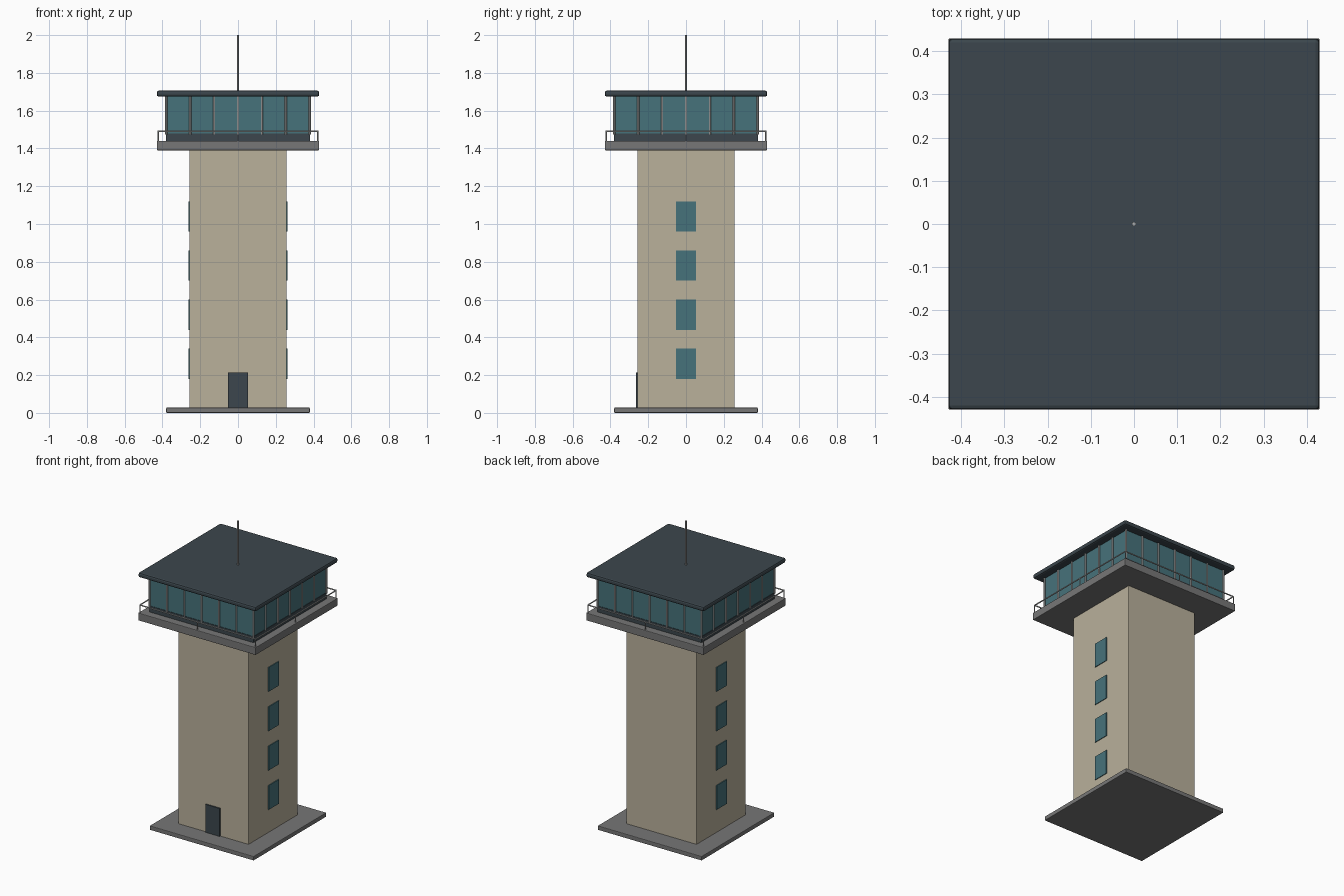
import bpy
import math

if "Cube" in bpy.data.objects:
    bpy.data.objects.remove(bpy.data.objects["Cube"])


def material(name, srgb):
    m = bpy.data.materials.new(name)
    m.diffuse_color = (*[(c / 255) ** 2.2 for c in srgb], 1)
    m.use_nodes = True
    m.node_tree.nodes["Principled BSDF"].inputs["Base Color"].default_value = m.diffuse_color
    return m


TAN = material("tan_wall", (184, 175, 154))
CONCRETE = material("concrete_grey", (118, 118, 118))
SLATE = material("slate_dark", (62, 72, 78))
GLASS = material("teal_glass", (72, 114, 122))
METAL = material("light_metal", (176, 178, 178))


def box(name, x, y, z, mat, bevel=0.0):
    """Box from (min, max) ranges on each axis."""
    bpy.ops.mesh.primitive_cube_add(size=1)
    ob = bpy.context.object
    ob.name = name
    for v in ob.data.vertices:
        v.co = [r[0] if c < 0 else r[1] for c, r in zip(v.co, (x, y, z))]
    ob.data.materials.append(mat)
    if bevel:
        mod = ob.modifiers.new("edge", "BEVEL")
        mod.width, mod.segments = bevel, 2
    return ob


def block(name, half, z0, z1, mat, bevel=0.0):
    return box(name, (-half, half), (-half, half), (z0, z1), mat, bevel)


def post(name, x, y, z0, z1, r, mat):
    bpy.ops.mesh.primitive_cylinder_add(vertices=8, radius=r, depth=z1 - z0,
                                        location=(x, y, (z0 + z1) / 2))
    ob = bpy.context.object
    ob.name = name
    ob.data.materials.append(mat)
    return ob


# Base slab, shaft and gallery deck
block("base_slab", 0.38, 0.0, 0.028, CONCRETE, 0.004)
block("shaft", 0.257, 0.002, 1.39, TAN, 0.003)
block("gallery_deck", 0.43, 1.39, 1.44, CONCRETE, 0.004)

# Control cab: sill, glazing, roof and mast
block("cab_sill", 0.38, 1.44, 1.48, SLATE)
block("cab_glass", 0.377, 1.48, 1.676, GLASS)
block("roof", 0.43, 1.675, 1.706, SLATE, 0.01)
post("antenna", 0, 0, 1.70, 2.0, 0.005, METAL)

# Door on the front, windows on both sides
box("door", (-0.052, 0.052), (-0.265, -0.25), (0.028, 0.213), SLATE)
for side in (-1, 1):
    for i in range(4):
        z = 0.18 + 0.26 * i
        xs = sorted((side * 0.25, side * 0.262))
        box("shaft_window", xs, (-0.053, 0.053), (z, z + 0.16), GLASS)

# Mullions and railing, one run per side
for k in range(4):
    a = k * math.pi / 2
    c, s = round(math.cos(a)), round(math.sin(a))
    for i in range(6):
        u, v = -0.38 + 0.76 * i / 6, -0.38
        post("mullion", u * c - v * s, u * s + v * c, 1.475, 1.676, 0.006, METAL)
    for u in (-0.422, 0.0):
        v = -0.422
        post("rail_post", u * c - v * s, u * s + v * c, 1.438, 1.492, 0.003, METAL)
    rail = post("handrail", 0.422 * s, -0.422 * c, 1.068, 1.912, 0.004, METAL)
    rail.rotation_euler = (math.pi / 2, 0, a + math.pi / 2)
    rail.location.z = 1.491
